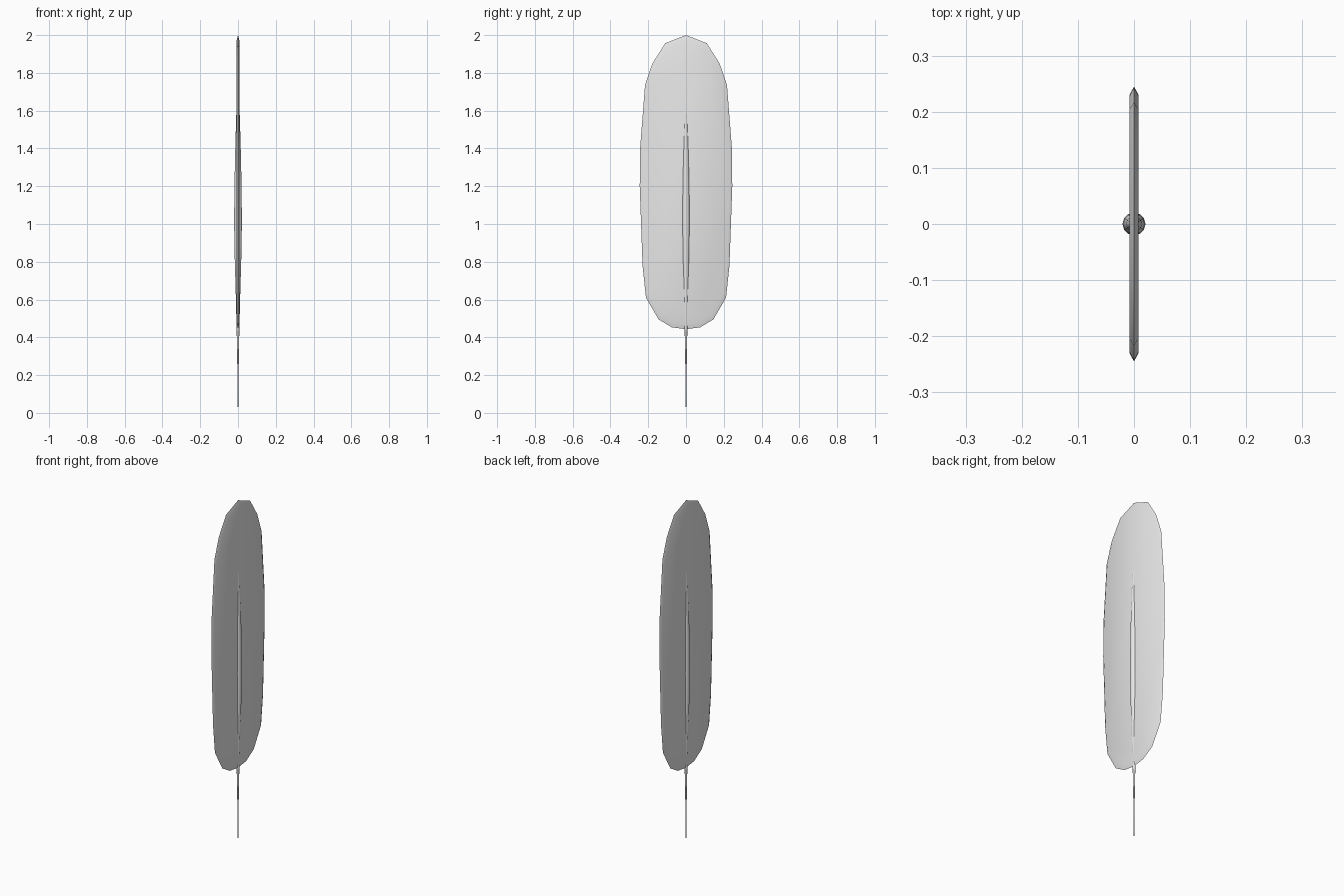
import bpy, bmesh, math

cube = bpy.data.objects.get("Cube")
if cube:
    bpy.data.objects.remove(cube, do_unlink=True)

mat = bpy.data.materials.new("pale_grey")
mat.use_nodes = True
grey = (0.8, 0.8, 0.8, 1)
mat.diffuse_color = grey
mat.node_tree.nodes["Principled BSDF"].inputs["Base Color"].default_value = grey


def finish(name, bm):
    bmesh.ops.recalc_face_normals(bm, faces=bm.faces)
    mesh = bpy.data.meshes.new(name)
    bm.to_mesh(mesh)
    bm.free()
    mesh.materials.append(mat)
    obj = bpy.data.objects.new(name, mesh)
    bpy.context.collection.objects.link(obj)
    bpy.ops.object.select_all(action='DESELECT')
    obj.select_set(True)
    bpy.context.view_layer.objects.active = obj
    bpy.ops.object.shade_smooth_by_angle(angle=math.radians(40))


# Vane: thin slab with a pointed, bevelled rim
half = [(0, 2.0), (0.11, 1.957), (0.178, 1.85), (0.217, 1.735), (0.243, 1.4),
        (0.245, 1.2), (0.23, 0.78), (0.212, 0.61), (0.145, 0.495),
        (0.075, 0.453), (0, 0.443)]
outline = half + [(-y, z) for y, z in half[-2:0:-1]]
mid_z = 1.22
bm = bmesh.new()
rim = [bm.verts.new((0, y, z)) for y, z in outline]
for x in (0.008, -0.008):
    ring = [bm.verts.new((x, y * 0.94, mid_z + (z - mid_z) * 0.96)) for y, z in outline]
    bm.faces.new(ring)
    for i in range(len(rim)):
        j = (i + 1) % len(rim)
        bm.faces.new((rim[i], rim[j], ring[j], ring[i]))
finish("vane", bm)

# Shaft: slender spindle tapering to a point at both ends
profile = [(0.001, 0), (0.003, 0.2), (0.006, 0.38), (0.011, 0.6), (0.017, 0.8),
           (0.0205, 1.0), (0.019, 1.2), (0.014, 1.42), (0.008, 1.62), (0.001, 1.95)]
sides = 12
bm = bmesh.new()
rings = []
for r, z in profile:
    rings.append([bm.verts.new((r * math.cos(a), r * math.sin(a), z))
                  for a in (math.tau * k / sides for k in range(sides))])
for low, high in zip(rings, rings[1:]):
    for i in range(sides):
        j = (i + 1) % sides
        bm.faces.new((low[i], low[j], high[j], high[i]))
bm.faces.new(rings[0])
bm.faces.new(rings[-1])
finish("shaft", bm)
